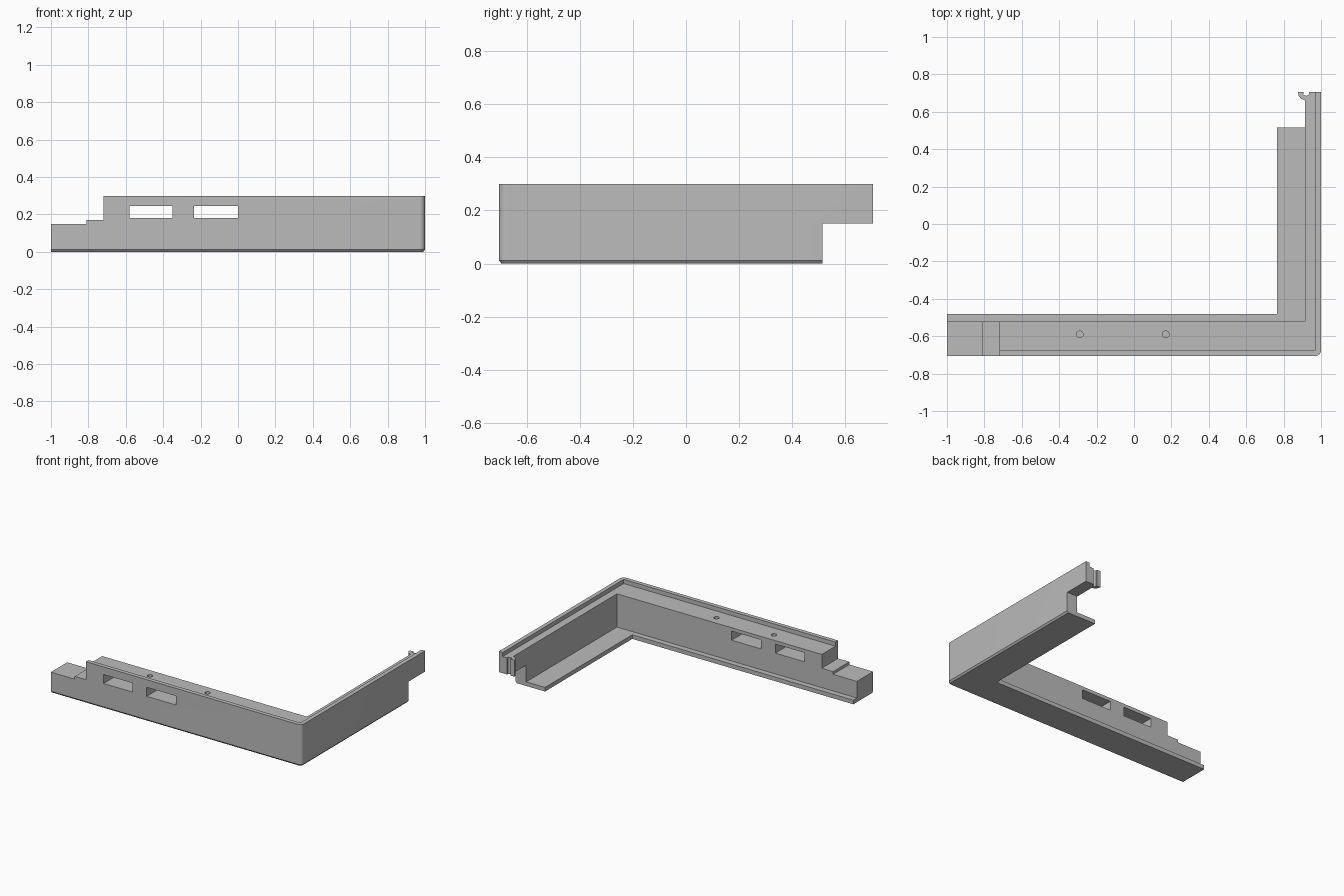
import bpy, bmesh, math

default = bpy.data.objects.get("Cube")
if default:
    bpy.data.objects.remove(default, do_unlink=True)

grey = bpy.data.materials.new("mid grey")
grey.use_nodes = True
colour = (0.5, 0.5, 0.5, 1)
grey.diffuse_color = colour
grey.node_tree.nodes["Principled BSDF"].inputs["Base Color"].default_value = colour


def loft(name, layers):
    """Solid skinned through (height, outline) layers, capped at both ends."""
    bm = bmesh.new()
    rings = [[bm.verts.new((x, y, z)) for x, y in pts] for z, pts in layers]
    for low, high in zip(rings, rings[1:]):
        for i in range(len(low)):
            j = (i + 1) % len(low)
            bm.faces.new((low[i], low[j], high[j], high[i]))
    bm.faces.new(rings[0][::-1])
    bm.faces.new(rings[-1])
    bmesh.ops.recalc_face_normals(bm, faces=bm.faces)
    mesh = bpy.data.meshes.new(name)
    bm.to_mesh(mesh)
    bm.free()
    mesh.materials.append(grey)
    obj = bpy.data.objects.new(name, mesh)
    bpy.context.collection.objects.link(obj)
    return obj


def box(name, x, y, z):
    pts = [(x[0], y[0]), (x[1], y[0]), (x[1], y[1]), (x[0], y[1])]
    return loft(name, [(z[0], pts), (z[1], pts)])


def disc(x, y, r, n=20):
    return [(x + r * math.cos(2 * math.pi * i / n), y + r * math.sin(2 * math.pi * i / n))
            for i in range(n)]


FRONT, BACK, RADIUS = -0.705, 0.705, 0.03


def outline(inset):
    """L-shaped plan with a rounded outer corner and a snap hook at the far end."""
    r = RADIUS - inset
    arc = [(1 - RADIUS + r * math.sin(a), FRONT + RADIUS - r * math.cos(a))
           for a in (math.pi / 2 * i / 8 for i in range(9))]
    hook = [(0.937, BACK), (0.935, 0.692), (0.92, 0.685), (0.904, 0.692), (0.907, BACK),
            (0.877, BACK), (0.88, 0.685), (0.893, 0.67), (0.915, 0.66)]
    inner = [(0.915, 0.515), (0.765, 0.515), (0.765, -0.48), (-1, -0.48)]
    return [(-1, FRONT + inset)] + arc + [(1 - inset, BACK)] + hook + inner


# Corner frame with a chamfered outer bottom edge
frame = loft("corner_frame", [(0, outline(0.01)), (0.012, outline(0)), (0.3, outline(0))])

cutters = [
    box("flange_cutter", (-2, 0.915), (-0.52, 0.6), (0.03, 1)),
    box("ledge_cutter", (-2, 0.97), (-0.675, 2), (0.27, 1)),
    box("end_step_cutter", (-2, -0.81), (-2, 0), (0.15, 1)),
    box("middle_step_cutter", (-1.5, -0.72), (-2, 0), (0.17, 1)),
    box("undercut_cutter", (0.5, 2), (0.515, 2), (-1, 0.15)),
]
# Port slots through the front wall
for x in ((-0.58, -0.35), (-0.235, 0)):
    cutters.append(box("slot_cutter", x, (-1, -0.3), (0.18, 0.245)))
# Blind screw holes in the ledge
for x in (-0.29, 0.17):
    pts = disc(x, -0.59, 0.018)
    cutters.append(loft("hole_cutter", [(0.19, pts), (0.5, pts)]))

bpy.context.view_layer.objects.active = frame
for cutter in cutters:
    cutter.hide_render = True
    mod = frame.modifiers.new(cutter.name, "BOOLEAN")
    mod.operation = "DIFFERENCE"
    mod.solver = "EXACT"
    mod.object = cutter
    bpy.ops.object.modifier_apply(modifier=mod.name)
    bpy.data.objects.remove(cutter, do_unlink=True)

bpy.ops.object.select_all(action="DESELECT")
frame.select_set(True)
bpy.ops.object.shade_smooth_by_angle(angle=math.radians(30))
